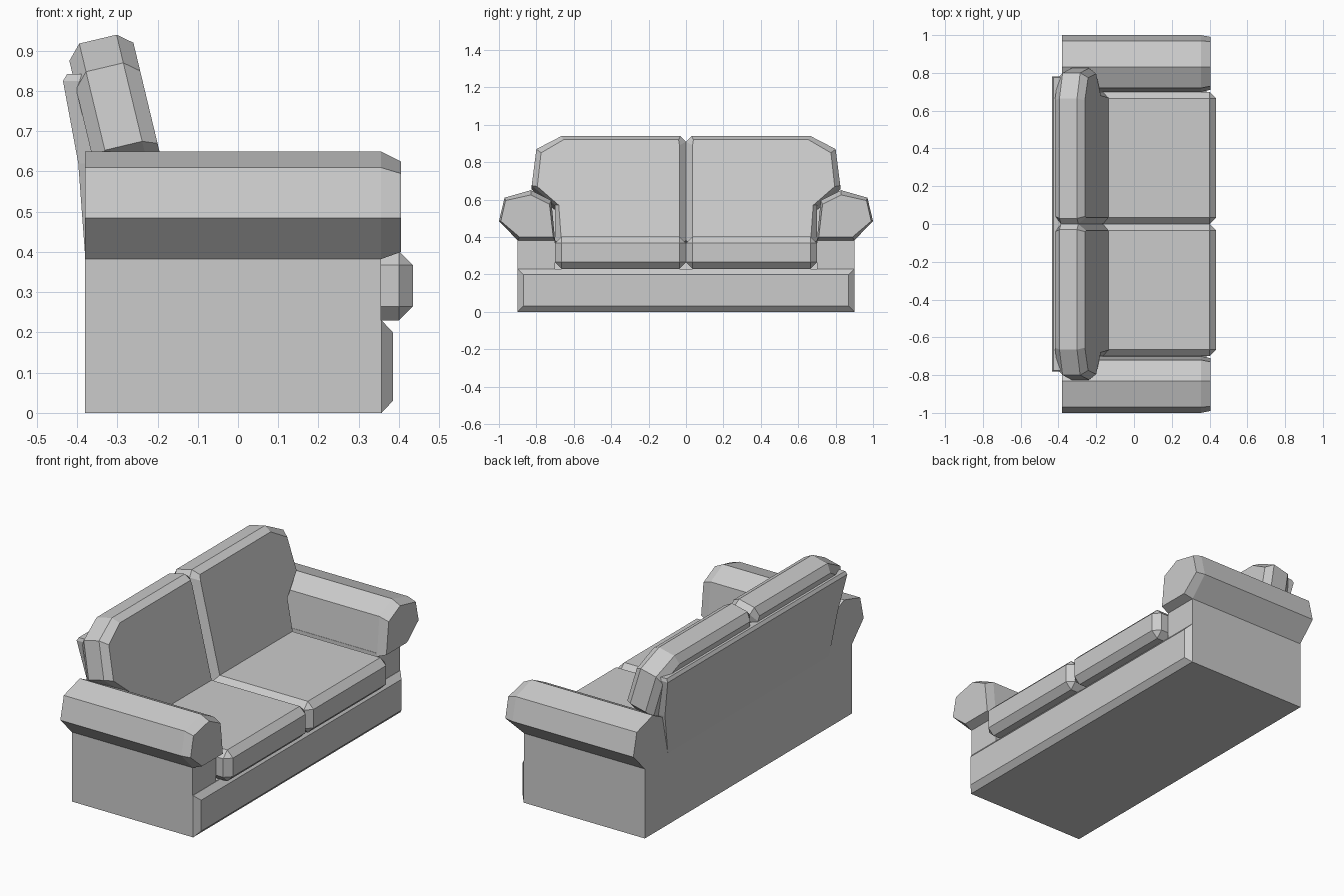
import bpy, bmesh

cube = bpy.data.objects.get("Cube")
if cube:
    bpy.data.objects.remove(cube, do_unlink=True)

fabric = bpy.data.materials.new("grey_fabric")
fabric.use_nodes = True
GREY = (0.6, 0.6, 0.6, 1)
fabric.diffuse_color = GREY
fabric.node_tree.nodes["Principled BSDF"].inputs["Base Color"].default_value = GREY


def finish(name, bm):
    bmesh.ops.recalc_face_normals(bm, faces=bm.faces)
    mesh = bpy.data.meshes.new(name)
    bm.to_mesh(mesh)
    bm.free()
    mesh.materials.append(fabric)
    ob = bpy.data.objects.new(name, mesh)
    bpy.context.collection.objects.link(ob)
    return ob


def loft(name, rings):
    """Skin equal-length rings and cap both ends."""
    bm = bmesh.new()
    loops = [[bm.verts.new(p) for p in ring] for ring in rings]
    n = len(loops[0])
    for a, b in zip(loops, loops[1:]):
        for i in range(n):
            j = (i + 1) % n
            bm.faces.new((a[i], a[j], b[j], b[i]))
    bm.faces.new(loops[0])
    bm.faces.new(loops[-1])
    return finish(name, bm)


def box(name, x, y, z, bevel=0):
    bm = bmesh.new()
    bmesh.ops.create_cube(bm, size=1)
    for v in bm.verts:
        v.co = [r[0] + (c + 0.5) * (r[1] - r[0]) for c, r in zip(v.co, (x, y, z))]
    if bevel:
        bmesh.ops.bevel(bm, geom=bm.edges[:], offset=bevel, segments=1, affect='EDGES')
    return finish(name, bm)


def rect(x, y0, y1, z0, z1):
    return [(x, y0, z0), (x, y1, z0), (x, y1, z1), (x, y0, z1)]


# Frame under the seat, with a chamfered front panel
box("base", (-0.38, 0.355), (-0.9, 0.9), (0, 0.225))
loft("front_panel", [rect(0.35, -0.9, 0.9, 0, 0.23),
                     rect(0.357, -0.9, 0.9, 0, 0.23),
                     rect(0.385, -0.87, 0.87, 0.03, 0.2)])

# Leaning back panel, wider at the top
levels = [(0.2, -0.38, 0.7), (0.39, -0.38, 0.7), (0.62, -0.397, 0.75),
          (0.825, -0.435, 0.78), (0.842, -0.425, 0.775)]
loft("back_panel", [[(x, -y, z), (x, y, z), (f, y, z), (f, -y, z)]
                    for z, x, y in levels
                    for f in [-0.385 + (0.842 - z) * 0.2]])

# Arm roll section, and the smaller one at its front end
roll = [(0.9, 0.382), (1.0, 0.485), (0.97, 0.61), (0.83, 0.65), (0.72, 0.595), (0.7, 0.382)]
roll_end = [(0.89, 0.4), (0.99, 0.485), (0.965, 0.595), (0.83, 0.625), (0.73, 0.575), (0.71, 0.4)]

# Back cushion outlines: full, and drawn in at the front and rear
full = [(0, 0.38), (0, 0.91), (0.03, 0.94), (0.665, 0.94), (0.8, 0.87),
        (0.825, 0.675), (0.7, 0.57), (0.7, 0.38)]
inset = [(0.035, 0.38), (0.035, 0.91), (0.04, 0.94), (0.655, 0.94), (0.775, 0.87),
         (0.795, 0.69), (0.68, 0.59), (0.665, 0.38)]
layers = [(inset, 0.17, -0.065), (full, 0.135, -0.022), (full, 0.037, 0), (inset, 0, -0.02)]

for side, s in (("left", 1), ("right", -1)):
    box(side + "_arm_body", (-0.38, 0.355), sorted((s * 0.7, s * 0.9)), (0, 0.4))
    loft(side + "_arm_roll", [[(x, s * y, z) for y, z in ring]
                              for x, ring in ((-0.38, roll), (0.355, roll), (0.405, roll_end))])
    box(side + "_seat_cushion", (-0.36, 0.435), sorted((0, s * 0.7)), (0.23, 0.402), 0.035)
    loft(side + "_back_cushion", [[(-0.26 + (0.92 - z - dz) * 0.24 - depth, s * y, z + dz)
                                   for y, z in ring] for ring, depth, dz in layers])
